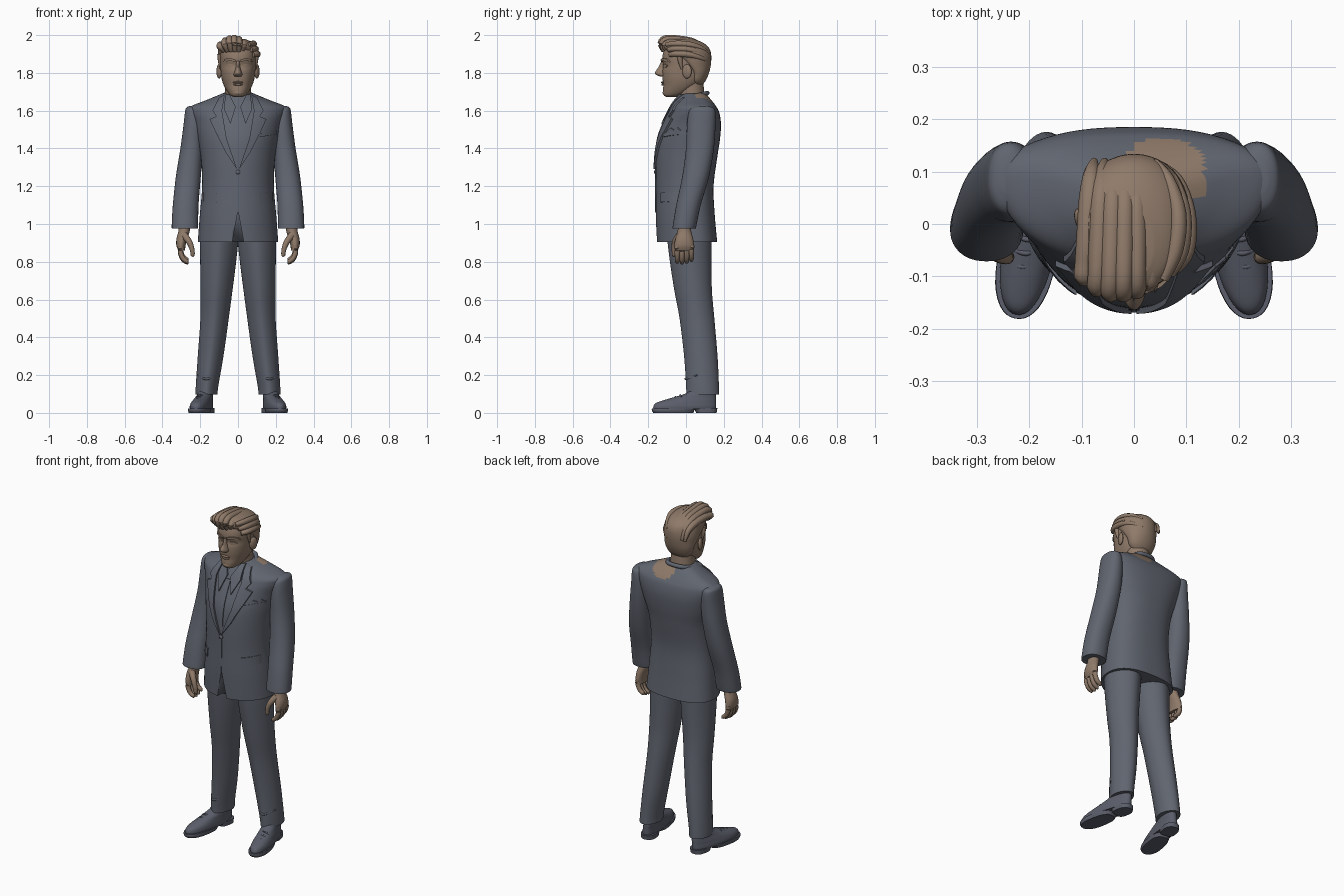
import bpy, bmesh, math
from mathutils import Vector, Matrix
from mathutils.bvhtree import BVHTree


def material(name, rgb):
    m = bpy.data.materials.new(name)
    m.diffuse_color = (*rgb, 1)
    return m


SUIT = material("slate suit", (0.118, 0.130, 0.160))
SKIN = material("warm tan", (0.275, 0.195, 0.142))
SHOE = material("dark shoe", (0.105, 0.112, 0.145))


def finish(name, bm, mat, angle=40):
    bmesh.ops.recalc_face_normals(bm, faces=bm.faces)
    me = bpy.data.meshes.new(name)
    bm.to_mesh(me)
    bm.free()
    ob = bpy.data.objects.new(name, me)
    bpy.context.collection.objects.link(ob)
    me.materials.append(mat)
    bpy.ops.object.select_all(action='DESELECT')
    ob.select_set(True)
    bpy.context.view_layer.objects.active = ob
    bpy.ops.object.shade_smooth_by_angle(angle=math.radians(angle))
    return ob


def spline(rows, sub):
    # Catmull-Rom interpolation of tuples
    out = []
    for i in range(len(rows) - 1):
        a, b = rows[max(i - 1, 0)], rows[i]
        c, d = rows[i + 1], rows[min(i + 2, len(rows) - 1)]
        for k in range(sub):
            t = k / sub
            out.append([0.5 * (2 * q + (r - p) * t + (2 * p - 5 * q + 4 * r - s) * t * t
                        + (3 * q - p - 3 * r + s) * t ** 3) for p, q, r, s in zip(a, b, c, d)])
    return out + [list(rows[-1])]


def loft(name, rows, mat, side=1, pf=2.0, pb=2.0, n=40, sub=4, turn=0, pivot=(0, 0, 0)):
    # rows: z, centre x, widest y, half width, front y, back y
    bm = bmesh.new()
    rings = []
    for z, cx, cy, rx, yf, yb in spline(rows, sub):
        ring = []
        for i in range(n):
            a = 2 * math.pi * i / n
            c, s = math.cos(a), math.sin(a)
            p = pf if s < 0 else pb
            r = (abs(c) ** p + abs(s) ** p) ** (-1 / p)
            ring.append(bm.verts.new((cx + rx * r * c, cy + r * s * (yb - cy if s > 0 else cy - yf), z)))
        rings.append(ring)
    for a, b in zip(rings, rings[1:]):
        for i in range(n):
            bm.faces.new((a[i], a[(i + 1) % n], b[(i + 1) % n], b[i]))
    bm.faces.new(rings[0][::-1])
    bm.faces.new(rings[-1])
    if turn:
        bmesh.ops.rotate(bm, verts=bm.verts, cent=pivot, matrix=Matrix.Rotation(turn, 3, 'Z'))
    bmesh.ops.scale(bm, verts=bm.verts, vec=(side, 1, 1))
    return finish(name, bm, mat)


def ball(name, loc, size, mat, rot=0):
    bm = bmesh.new()
    bmesh.ops.create_uvsphere(bm, u_segments=20, v_segments=12, radius=1)
    bmesh.ops.transform(bm, verts=bm.verts, matrix=Matrix.Translation(loc) @ Matrix.Rotation(rot, 4, 'Z')
                        @ Matrix.Diagonal((*size, 1)))
    return finish(name, bm, mat)


def tube(name, pts, mat, side=1, n=10):
    # pts: x, y, z, radius, with rounded ends
    pts = spline(pts, 4)
    bm = bmesh.new()
    rings = []
    for i, (x, y, z, r) in enumerate(pts):
        d = Vector(pts[min(i + 1, len(pts) - 1)][:3]) - Vector(pts[max(i - 1, 0)][:3])
        q = d.to_track_quat('Z', 'Y')
        rings.append([bm.verts.new(Vector((x, y, z)) + q @ Vector((r * math.cos(a), r * math.sin(a), 0)))
                      for a in [2 * math.pi * k / n for k in range(n)]])
    for a, b in zip(rings, rings[1:]):
        for i in range(n):
            bm.faces.new((a[i], a[(i + 1) % n], b[(i + 1) % n], b[i]))
    bm.faces.new(rings[0])
    bm.faces.new(rings[-1])
    bmesh.ops.scale(bm, verts=bm.verts, vec=(side, 1, 1))
    return finish(name, bm, mat, 60)


def plate(name, pts, tree, mat, side=1, lift=0.008):
    # flat outline in x/z laid onto the front of a body
    bm = bmesh.new()
    bm.faces.new([bm.verts.new((x * side, 0, z)) for x, z in pts])
    for axis in (0, 2):
        vals = [v.co[axis] for v in bm.verts]
        c = min(vals) + 0.02
        while c < max(vals) - 0.004:
            no = Vector((axis == 0, 0, axis == 2))
            bmesh.ops.bisect_plane(bm, geom=bm.verts[:] + bm.edges[:] + bm.faces[:], plane_co=no * c, plane_no=no)
            c += 0.02
    bmesh.ops.triangulate(bm, faces=bm.faces)
    for v in bm.verts:
        hit = tree.ray_cast(Vector((v.co.x, -1, v.co.z)), Vector((0, 1, 0)))[0]
        v.co.y = hit.y - lift if hit else -0.03
    ext = bmesh.ops.extrude_face_region(bm, geom=bm.faces[:])
    bmesh.ops.translate(bm, verts=[g for g in ext['geom'] if isinstance(g, bmesh.types.BMVert)], vec=(0, lift + 0.004, 0))
    return finish(name, bm, mat)


def tree_of(ob):
    return BVHTree.FromPolygons([v.co for v in ob.data.vertices], [p.vertices for p in ob.data.polygons])


# jacket body
jacket = loft("jacket", [
    (0.905, 0, .03, .213, -.155, .165), (1.05, 0, .02, .202, -.16, .152), (1.2, 0, .02, .19, -.16, .146),
    (1.35, 0, .03, .196, -.16, .165), (1.45, 0, .06, .215, -.15, .18), (1.53, 0, .08, .235, -.122, .185),
    (1.59, 0, .085, .257, -.092, .176), (1.622, 0, .085, .25, -.075, .16), (1.655, 0, .08, .17, -.055, .135),
    (1.69, 0, .06, .085, -.03, .105)], SUIT, pb=2.5, n=72, sub=6)
body = tree_of(jacket)

# bare nape patch
jacket.data.materials.append(SKIN)
for f in jacket.data.polygons:
    c = f.center
    if c.y > .05 and ((c.x - .06) / .075) ** 2 + ((c.z - 1.67) / .055) ** 2 < 1:
        f.material_index = 1

# front cutaway below the button
bm = bmesh.new()
tri = [bm.verts.new((x, -.3, z)) for x, z in ((-.035, .88), (.035, .88), (0, 1.07))]
ext = bmesh.ops.extrude_face_region(bm, geom=[bm.faces.new(tri)])
bmesh.ops.translate(bm, verts=[g for g in ext['geom'] if isinstance(g, bmesh.types.BMVert)], vec=(0, .19, 0))
cutter = finish("cutaway_cutter", bm, SUIT)
cutter.hide_render = True
cutter.hide_set(True)
cut = jacket.modifiers.new("cutaway", 'BOOLEAN')
cut.operation, cut.object, cut.solver = 'DIFFERENCE', cutter, 'EXACT'

# jacket and shirt details
for s in (-1, 1):
    plate("lapel", [(.005, 1.29), (.06, 1.37), (.125, 1.5), (.15, 1.555), (.115, 1.57), (.135, 1.6),
                    (.1, 1.67), (.07, 1.685), (.085, 1.6), (.06, 1.45)], body, SUIT, s, .011)
    plate("shirt_collar", [(.012, 1.62), (.04, 1.53), (.075, 1.61), (.066, 1.685), (.045, 1.685)], body, SUIT, s, .012)
    plate("hip_pocket", [(.115, 1.115), (.185, 1.12), (.182, 1.17), (.11, 1.165)], body, SUIT, s, .008)
plate("shirt_placket", [(-.01, 1.34), (.01, 1.34), (.014, 1.6), (-.014, 1.6)], body, SUIT, 1, .005)
plate("breast_pocket", [(.115, 1.46), (.205, 1.475), (.205, 1.495), (.115, 1.48)], body, SUIT, 1, .009)
plate("pocket_square", [(.125, 1.482), (.2, 1.494), (.19, 1.51), (.175, 1.498), (.155, 1.508), (.14, 1.494)], body, SUIT, 1, .007)
plate("front_seam", [(-.002, 1.06), (.002, 1.06), (.004, 1.29), (0, 1.29)], body, SUIT, 1, .004)
ball("jacket_button", (0, -.163, 1.275), (.012, .006, .012), SUIT)

for s in (-1, 1):
    # sleeve
    loft("sleeve", [
        (.975, .281, -.01, .068, -.07, .05), (.99, .281, -.008, .07, -.07, .055), (1.1, .277, .012, .068, -.052, .078),
        (1.25, .263, .05, .066, -.02, .122), (1.4, .245, .075, .06, 0, .148), (1.52, .235, .08, .054, .005, .156),
        (1.59, .236, .083, .045, .014, .156), (1.615, .24, .085, .034, .03, .145), (1.625, .24, .085, .016, .06, .11)],
        SUIT, s, 2.2, 2.2)
    # hand
    loft("palm", [(.86, .298, -.01, .018, -.058, .04), (.885, .302, -.01, .024, -.062, .042), (.92, .298, -.01, .028, -.056, .038),
                  (.96, .286, -.01, .03, -.045, .028), (1.0, .282, -.01, .03, -.04, .022)], SKIN, s, n=20)
    for k in range(4):
        y, dz = -.046 + k * .025, (.004, 0, .004, .014)[k]
        tube("finger", [(.303, y, .885, .015), (.304, y, .845 + dz, .014), (.29, y, .812 + dz, .013),
                        (.268, y, .796 + dz, .011), (.262, y, .795 + dz, .005)], SKIN, s)
    tube("thumb", [(.285, -.035, .94, .02), (.258, -.058, .905, .016), (.243, -.064, .865, .013),
                   (.24, -.062, .835, .011), (.241, -.06, .828, .004)], SKIN, s)
    # trouser leg with front crease
    loft("trouser_leg", [
        (.098, .167, .095, .058, .002, .176), (.15, .163, .09, .06, .0, .174), (.3, .145, .08, .068, -.01, .167),
        (.5, .124, .06, .075, -.034, .15), (.65, .114, .04, .085, -.062, .137), (.8, .105, .025, .095, -.085, .135),
        (.93, .1, .02, .102, -.1, .135), (1.0, .1, .02, .09, -.1, .13)], SUIT, s, 1.7, 1.85)
    tube("trouser_fold", [(.112, .07, .2, .004), (.145, .008, .185, .006), (.175, .004, .18, .006), (.215, .06, .2, .004)], SUIT, s)
    # shoe
    t, pv = math.radians(11), (.168, .1, 0)
    loft("shoe_upper", [
        (.02, .172, -.03, .05, -.178, .158), (.035, .172, -.03, .051, -.178, .16), (.052, .171, -.02, .048, -.165, .16),
        (.068, .17, .01, .044, -.12, .16), (.085, .168, .04, .04, -.06, .16), (.11, .168, .08, .036, .01, .155),
        (.16, .168, .09, .036, .04, .14)], SHOE, s, 2.2, 2.3, turn=t, pivot=pv)
    loft("front_sole", [(0, .172, -.08, .051, -.178, .035), (.012, .172, -.08, .055, -.186, .04),
                        (.024, .172, -.07, .055, -.186, .05)], SHOE, s, 2.2, 3, turn=t, pivot=pv)
    loft("shoe_heel", [(0, .17, .11, .043, .055, .162), (.026, .17, .11, .043, .045, .166)], SHOE, s, 4, 2.3, turn=t, pivot=pv)
    for k in range(3):
        y, z = -.03 - k * .026, .094 - k * .01
        tube("shoe_lace", [(.18 + k * .006, y + .006, z - .01, .005), (.2 + k * .006, y, z, .005),
                           (.222 + k * .006, y + .006, z - .012, .005)], SHOE, s, 8)

# neck and head
loft("neck", [(1.6, 0, .04, .06, -.04, .095), (1.66, 0, .035, .07, -.042, .1), (1.7, 0, .03, .068, -.045, .096),
              (1.78, 0, .03, .066, -.05, .09)], SKIN)
tube("collar_band", [(-.06, -.03, 1.655, .012), (-.083, .04, 1.675, .012), (-.05, .1, 1.69, .012), (0, .113, 1.693, .012),
                     (.05, .1, 1.69, .012), (.083, .04, 1.675, .012), (.06, -.03, 1.655, .012)], SUIT)
head = loft("head", [
    (1.673, 0, -.08, .022, -.105, -.05), (1.682, 0, -.06, .042, -.118, -.02), (1.705, 0, -.03, .06, -.122, .03),
    (1.735, 0, -.01, .076, -.12, .075), (1.77, 0, 0, .087, -.124, .1), (1.81, 0, 0, .092, -.125, .115),
    (1.84, 0, 0, .095, -.119, .12), (1.87, 0, 0, .096, -.126, .122), (1.91, 0, 0, .096, -.12, .118),
    (1.945, 0, 0, .08, -.1, .095), (1.965, 0, 0, .04, -.05, .05)], SKIN, pf=2.3)
face = tree_of(head)
loft("nose", [(1.78, 0, -.12, .016, -.135, -.1), (1.79, 0, -.12, .023, -.158, -.1), (1.803, 0, -.12, .02, -.164, -.1),
              (1.83, 0, -.11, .012, -.146, -.1), (1.862, 0, -.11, .01, -.13, -.1)], SKIN, n=20)
ball("upper_lip", (0, -.122, 1.75), (.028, .01, .006), SKIN)
ball("lower_lip", (0, -.12, 1.739), (.024, .011, .007), SKIN)
ball("chin", (0, -.104, 1.695), (.03, .02, .017), SKIN)
for s in (-1, 1):
    ball("ear", (.1 * s, .005, 1.808), (.012, .026, .038), SKIN, -.35 * s)
    plate("eye", [(.02, 1.836), (.035, 1.828), (.056, 1.83), (.064, 1.838), (.045, 1.848), (.03, 1.846)], face, SKIN, s, .005)
    plate("eyebrow", [(.012, 1.858), (.04, 1.864), (.078, 1.858), (.07, 1.874), (.04, 1.878), (.012, 1.87)], face, SKIN, s, .009)

# hair mass, sides and back
loft("hair", [
    (1.735, 0, .06, .05, .02, .085), (1.76, 0, .06, .076, .02, .105), (1.8, 0, .06, .09, .025, .122),
    (1.84, 0, .04, .1, .0, .131), (1.875, 0, .03, .105, -.05, .134), (1.91, 0, .01, .107, -.1, .131),
    (1.94, -.005, 0, .1, -.125, .115), (1.965, -.01, -.02, .08, -.125, .08), (1.98, -.01, -.04, .045, -.1, .03)], SKIN, pf=2.4)
for s in (-1, 1):
    tube("sideburn", [(.094 * s, -.035, 1.9, .016), (.094 * s, -.03, 1.86, .012), (.092 * s, -.022, 1.82, .005)], SKIN)
# swept locks over the top, with a raised quiff left of the parting
for k in range(6):
    x = -.095 + k * .025
    h = (.0, .022, .034, .037, .03, .012)[k]
    f = (.03, .01, 0, 0, .006, .02)[k]
    tube("top_lock", [(x * .8, -.118 + f, 1.915, .012), (x, -.132 + f, 1.94 + h * .5, .018), (x, -.105 + f, 1.946 + h, .018),
                      (x * .95, -.03, 1.948 + h * .8, .02), (x * .9, .045, 1.94 + h * .55, .02),
                      (x * .85, .095, 1.915, .016), (x * .8, .12, 1.86, .007)], SKIN)
for k in range(3):
    z = 1.955 - k * .027
    tube("side_lock", [(.055 + k * .012, -.105 + k * .01, z - .005, .012), (.078 + k * .011, -.05, z, .016),
                       (.084 + k * .009, .02, z - .005, .016), (.065 + k * .008, .085, z - .025, .012), (.04, .12, z - .05, .006)], SKIN)
